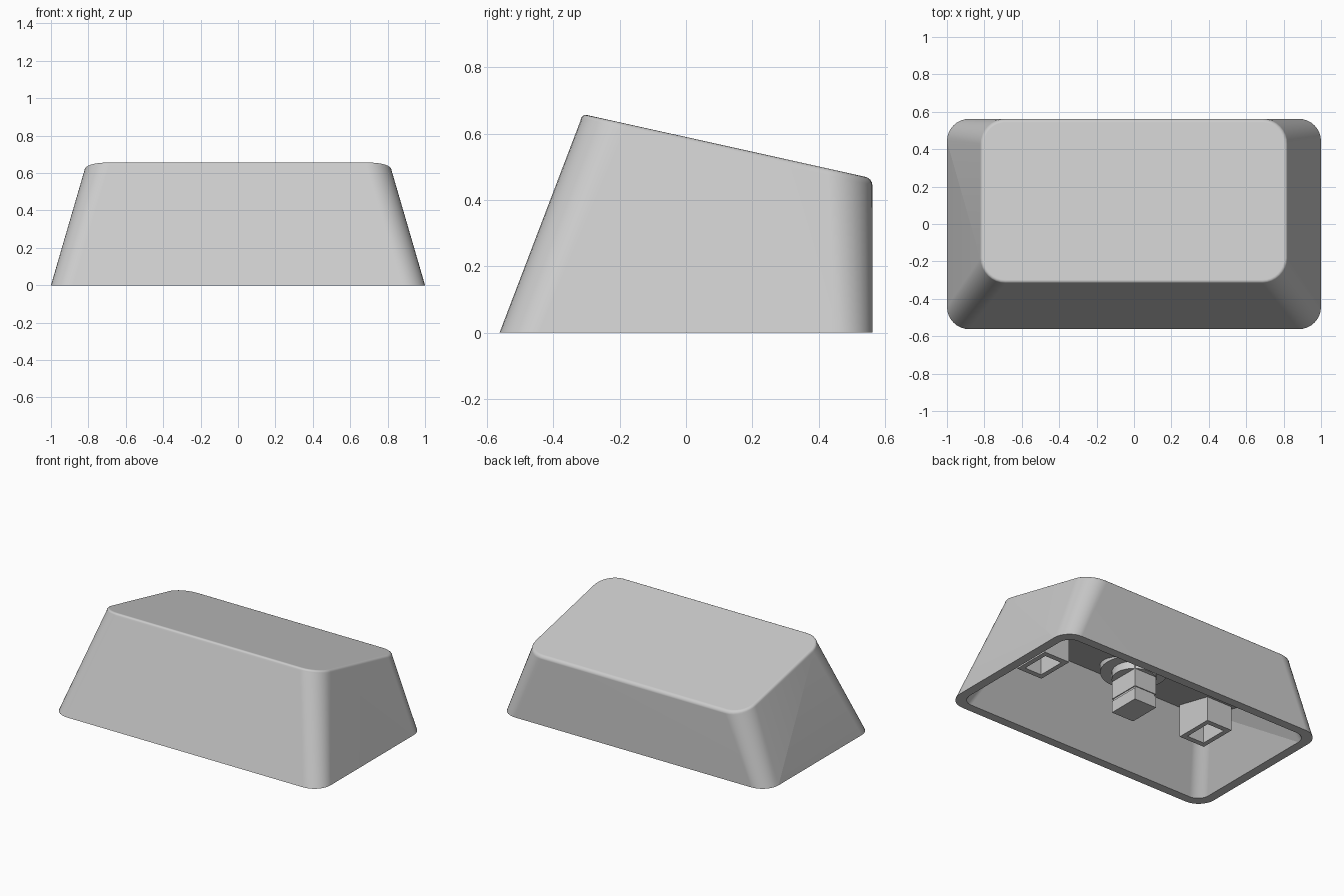
import bpy, bmesh, math

if "Cube" in bpy.data.objects:
    bpy.data.objects.remove(bpy.data.objects["Cube"])

grey = bpy.data.materials.new("light_grey_plastic")
grey.diffuse_color = (0.6, 0.6, 0.6, 1)
grey.use_nodes = True
grey.node_tree.nodes["Principled BSDF"].inputs["Base Color"].default_value = grey.diffuse_color

TOP = lambda y: 0.59 - 0.222 * y        # sloped top plane
CEILING = lambda y: 0.348 - 0.222 * y   # underside of the top


def ring(hx, y0, y1, r, z, n=8, cx=0):
    """Rounded rectangle, counter-clockwise; z is a number or a function of y."""
    pts = []
    for k, (sx, y) in enumerate([(1, y1 - r), (-1, y1 - r), (-1, y0 + r), (1, y0 + r)]):
        for i in range(n + 1 if r else 1):
            a = math.pi / 2 * (k + i / n)
            px = cx + sx * (hx - r) + r * math.cos(a)
            py = y + r * math.sin(a)
            pts.append((px, py, z(py) if callable(z) else z))
    return pts


def circle(r, z, n=32):
    return [(r * math.cos(2 * math.pi * i / n), r * math.sin(2 * math.pi * i / n), z)
            for i in range(n)]


def loft(name, rings, diagonals=()):
    """Skin a closed solid through the rings; listed bands are split by diagonals
    running from the base at the back to the top at the front."""
    bm = bmesh.new()
    loops = [[bm.verts.new(p) for p in r] for r in rings]
    for k, (a, b) in enumerate(zip(loops, loops[1:])):
        if k in diagonals and a[0].co.z > b[0].co.z:
            a, b = b, a
        for i in range(len(a)):
            j = (i + 1) % len(a)
            if k not in diagonals:
                bm.faces.new((a[i], a[j], b[j], b[i]))
                continue
            if a[i].co.y > a[j].co.y:
                bm.faces.new((a[i], a[j], b[j]))
                bm.faces.new((a[i], b[j], b[i]))
                cut = bm.edges.get((a[i], b[j]))
            else:
                bm.faces.new((a[i], a[j], b[i]))
                bm.faces.new((a[j], b[j], b[i]))
                cut = bm.edges.get((a[j], b[i]))
            if abs(a[i].co.y - a[j].co.y) > 0.3:
                cut.smooth = False
    bm.faces.new(loops[0])
    bm.faces.new(loops[-1])
    bmesh.ops.recalc_face_normals(bm, faces=bm.faces)
    me = bpy.data.meshes.new(name)
    bm.to_mesh(me)
    bm.free()
    me.materials.append(grey)
    ob = bpy.data.objects.new(name, me)
    bpy.context.collection.objects.link(ob)
    bpy.ops.object.select_all(action='DESELECT')
    ob.select_set(True)
    bpy.context.view_layer.objects.active = ob
    bpy.ops.object.shade_smooth_by_angle(angle=math.radians(35), keep_sharp_edges=True)
    ob.modifiers.new("weighted_normals", 'WEIGHTED_NORMAL').keep_sharp = True
    return ob


# Hollow cap shell: ceiling, inner wall, rim, outer wall, rounded top edge
F = 0.02
rings = [ring(0.76, -0.25, 0.50, 0.08, CEILING),
         ring(0.94, -0.503, 0.503, 0.08, 0),
         ring(1.0, -0.5625, 0.5625, 0.12, 0)]
for i in range(5):
    t = math.pi / 2 * i / 4
    d, drop = F * (1 - math.cos(t)), F * (1 - math.sin(t))
    rings.append(ring(0.822 - d, -0.318 + d, 0.5625 - d, 0.135 - d,
                      lambda y, drop=drop: TOP(y) - drop))
loft("cap_shell", rings, diagonals=(0, 2))

# Central stem: hub disc, round post, grooved square plug
loft("stem_hub", [circle(0.205, 0.44), circle(0.205, 0.325)])
loft("stem_post", [circle(0.135, 0.42), circle(0.135, 0.275)])
plug = [(0.083, 0.108, 0.30), (0.083, 0.108, 0.155), (0.077, 0.102, 0.155),
        (0.077, 0.102, 0.14), (0.083, 0.108, 0.14), (0.083, 0.108, 0.062)]
loft("stem_plug", [ring(hx, -hy, hy, 0, z) for hx, hy, z in plug])

# Hollow square sockets either side of the stem
for side, cx in (("left", -0.64), ("right", 0.64)):
    sock = [(0.095, 0.13, 0.43), (0.095, 0.13, 0.176),
            (0.063, 0.095, 0.176), (0.063, 0.095, 0.36)]
    loft(side + "_socket", [ring(hx, -0.09 - hy, -0.09 + hy, 0, z, cx=cx)
                            for hx, hy, z in sock])
